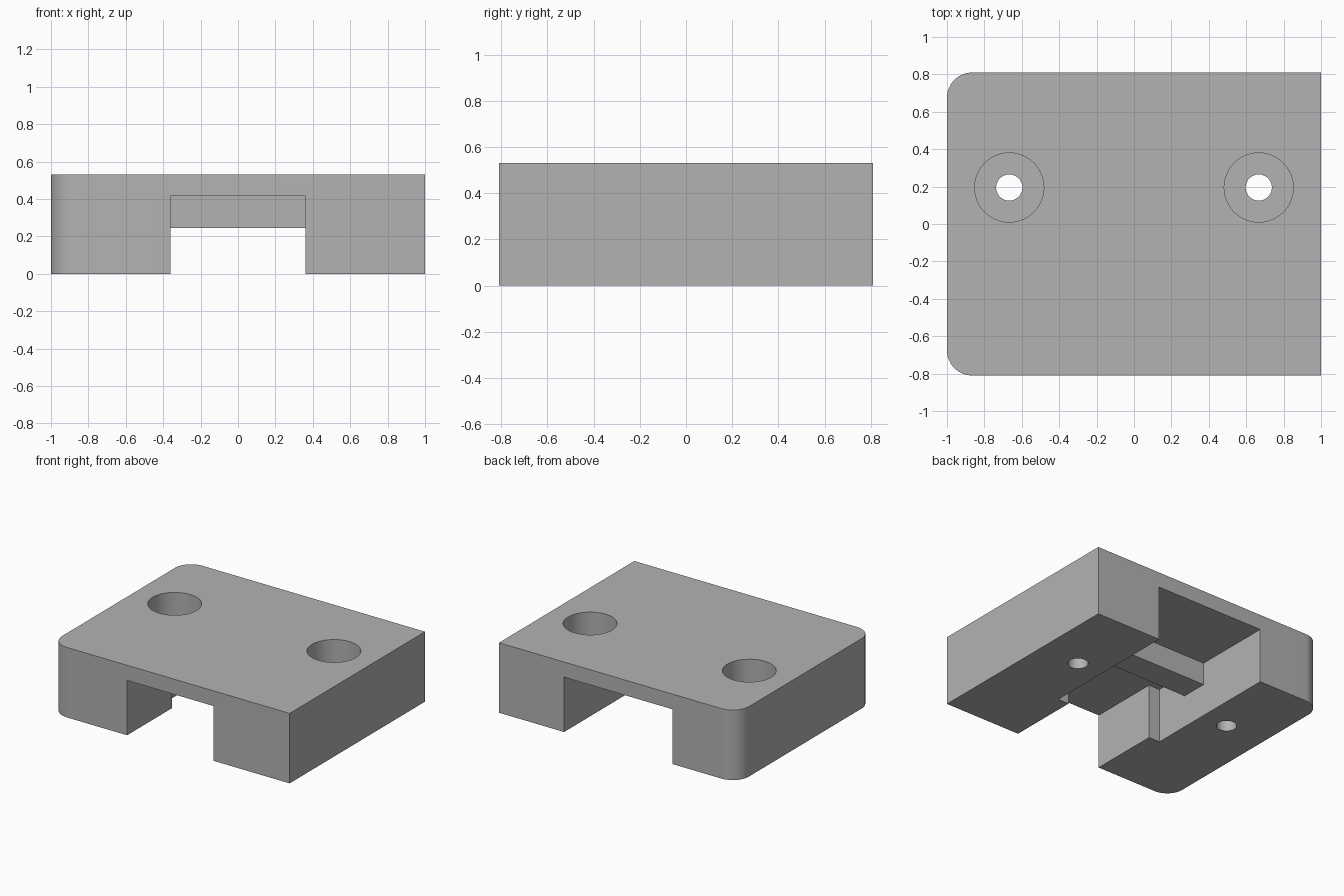
import bpy, bmesh, math

if "Cube" in bpy.data.objects:
    bpy.data.objects.remove(bpy.data.objects["Cube"])

TOP = 0.53            # block height
HX, HY = 1.0, 0.81    # half sizes
R = 0.135             # rounded left corners
CEIL, BAR_Z = 0.415, 0.245

grey = bpy.data.materials.new("plain grey")
grey.diffuse_color = (0.45, 0.45, 0.45, 1)
grey.use_nodes = True
grey.node_tree.nodes["Principled BSDF"].inputs["Base Color"].default_value = grey.diffuse_color


def prism(name, outline, z0, z1):
    """Extrude a counter-clockwise xy outline from z0 to z1."""
    bm = bmesh.new()
    face = bm.faces.new([bm.verts.new((x, y, z0)) for x, y in outline])
    ext = bmesh.ops.extrude_face_region(bm, geom=[face])
    verts = [g for g in ext["geom"] if isinstance(g, bmesh.types.BMVert)]
    bmesh.ops.translate(bm, verts=verts, vec=(0, 0, z1 - z0))
    bmesh.ops.recalc_face_normals(bm, faces=bm.faces)
    mesh = bpy.data.meshes.new(name)
    bm.to_mesh(mesh)
    bm.free()
    mesh.materials.append(grey)
    obj = bpy.data.objects.new(name, mesh)
    bpy.context.collection.objects.link(obj)
    return obj


def arc(cx, cy, r, a0, a1, n):
    return [(cx + r * math.cos(math.radians(a0 + (a1 - a0) * i / n)),
             cy + r * math.sin(math.radians(a0 + (a1 - a0) * i / n)))
            for i in range(n + 1)]


def combine(target, tool, operation):
    """Apply a boolean and remove the tool."""
    bpy.context.view_layer.objects.active = target
    mod = target.modifiers.new("cut", 'BOOLEAN')
    mod.operation, mod.object, mod.solver = operation, tool, 'EXACT'
    bpy.ops.object.modifier_apply(modifier=mod.name)
    bpy.data.objects.remove(tool)


# Block with two rounded corners on the left
outline = [(HX, -HY), (HX, HY)]
outline += arc(-HX + R, HY - R, R, 90, 180, 16)
outline += arc(-HX + R, -HY + R, R, 180, 270, 16)
block = prism("clamp_block", outline, 0, TOP)

# Stepped channel underneath: narrow at the front, wide at the back
W, N, STEP = 0.454, 0.362, -0.27
channel = [(-N, -1), (N, -1), (N, STEP), (W, STEP), (W, 1),
           (-W, 1), (-W, STEP), (-N, STEP)]
combine(block, prism("channel_cutter", channel, -0.1, CEIL), 'DIFFERENCE')

# Cross bar hanging from the channel ceiling
E = W + 0.03
bar = [(-E, 0), (E, 0), (E, 0.204), (-E, 0.204)]
combine(block, prism("cross_bar", bar, BAR_Z, CEIL + 0.03), 'UNION')

# Counterbored screw holes
for side in (-1, 1):
    for radius, z0 in ((0.07, -0.1), (0.185, 0.2)):
        circle = arc(side * 0.667, 0.195, radius, 0, 360, 48)[:-1]
        combine(block, prism("hole_cutter", circle, z0, 1), 'DIFFERENCE')

# Smooth the round walls, keep the edges crisp
bpy.ops.object.select_all(action='DESELECT')
block.select_set(True)
bpy.context.view_layer.objects.active = block
bpy.ops.object.shade_smooth_by_angle(angle=math.radians(30))
